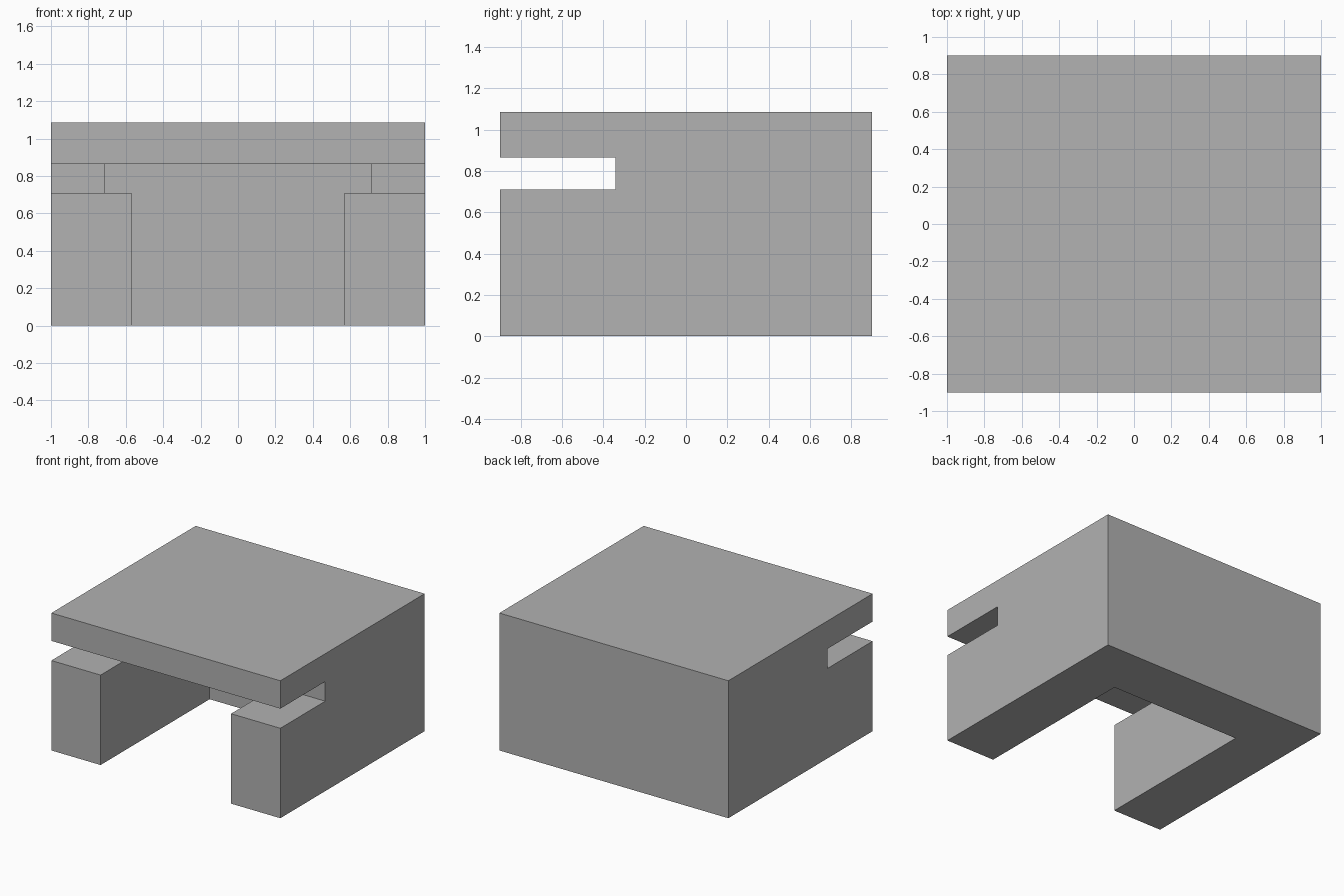
import bpy
import bmesh

if "Cube" in bpy.data.objects:
    bpy.data.objects.remove(bpy.data.objects["Cube"], do_unlink=True)

HALF_DEPTH, HEIGHT = 0.9, 1.085
LEG_INNER, POCKET_HALF = 0.57, 0.71
SLOT_BACK, CAVITY_BACK = -0.34, 0.46
SLOT_LOW, SLOT_HIGH = 0.71, 0.865
OUT = 1.2  # overshoot so cutters pass clear of the block

grey = bpy.data.materials.new("plain grey")
grey.use_nodes = True
colour = (0.445, 0.445, 0.445, 1)
grey.diffuse_color = colour
grey.node_tree.nodes["Principled BSDF"].inputs["Base Color"].default_value = colour


def prism(name, half_outline, low, high):
    """Extrude a plan mirrored across x = 0 from z = low to z = high."""
    outline = half_outline + [(-x, y) for x, y in reversed(half_outline)]
    bm = bmesh.new()
    base = bm.faces.new([bm.verts.new((x, y, low)) for x, y in outline])
    top = bmesh.ops.extrude_face_region(bm, geom=[base])["geom"]
    moved = [v for v in top if isinstance(v, bmesh.types.BMVert)]
    bmesh.ops.translate(bm, verts=moved, vec=(0, 0, high - low))
    bmesh.ops.recalc_face_normals(bm, faces=bm.faces)
    mesh = bpy.data.meshes.new(name)
    bm.to_mesh(mesh)
    bm.free()
    mesh.materials.append(grey)
    obj = bpy.data.objects.new(name, mesh)
    bpy.context.collection.objects.link(obj)
    return obj


# Solid block with top slab, legs and back wall
body = prism("table_body", [(1, -HALF_DEPTH), (1, HALF_DEPTH)], 0, HEIGHT)

# Open space between the legs
leg_space = prism("leg_space_cutter", [(LEG_INNER, -OUT), (LEG_INNER, CAVITY_BACK)],
                  -OUT, (SLOT_LOW + SLOT_HIGH) / 2)

# Slot under the top, wide at the front and narrower behind
slot = prism("slot_cutter", [(OUT, -OUT), (OUT, SLOT_BACK), (POCKET_HALF, SLOT_BACK),
                             (POCKET_HALF, CAVITY_BACK)], SLOT_LOW, SLOT_HIGH)

bpy.context.view_layer.objects.active = body
for cutter in (leg_space, slot):
    cutter.hide_render = True
    mod = body.modifiers.new(cutter.name, "BOOLEAN")
    mod.operation = "DIFFERENCE"
    mod.solver = "EXACT"
    mod.object = cutter
    bpy.ops.object.modifier_apply(modifier=mod.name)
    bpy.data.objects.remove(cutter, do_unlink=True)
